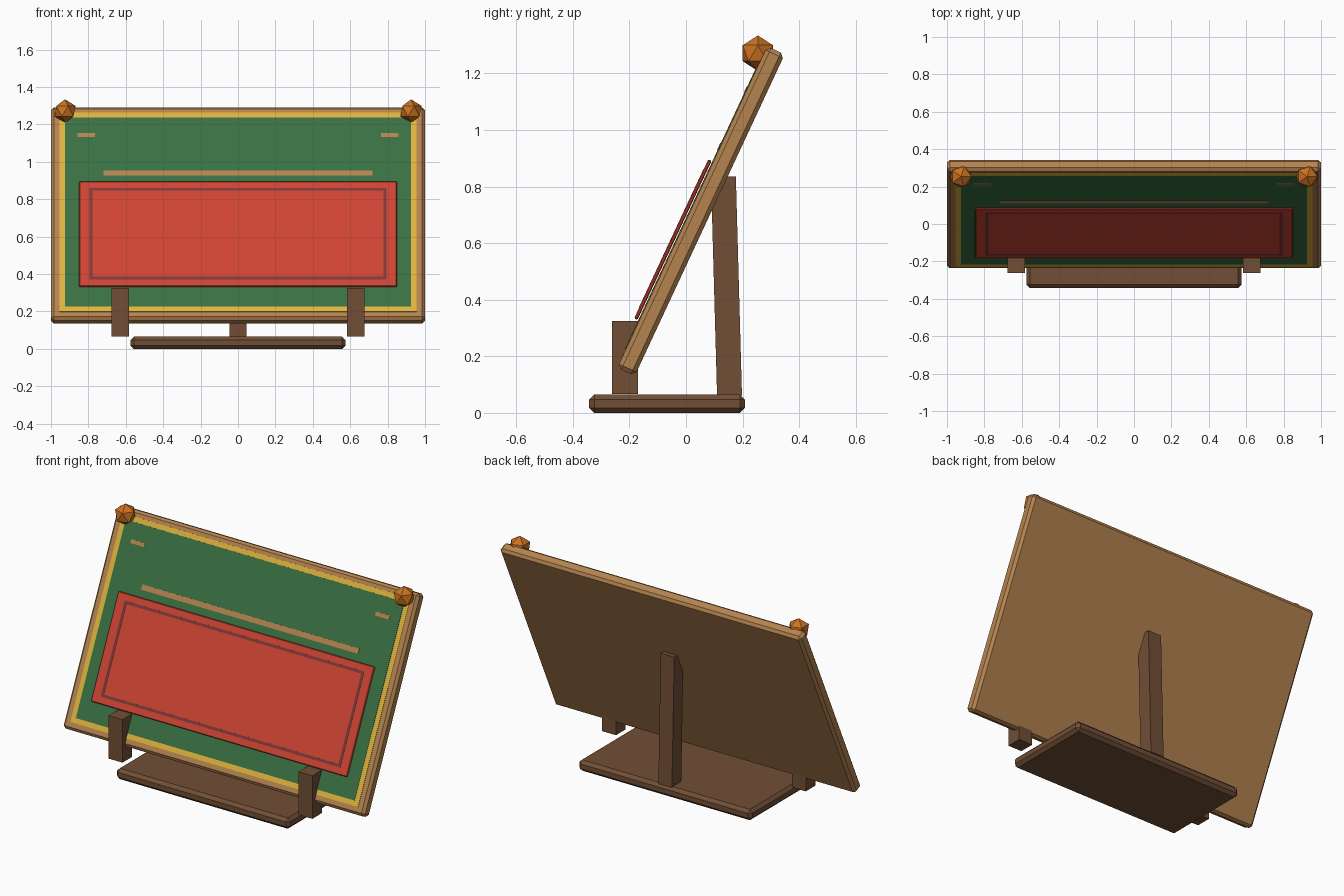
import bpy, bmesh, math
from mathutils import Matrix, Vector

if "Cube" in bpy.data.objects:
    bpy.data.objects.remove(bpy.data.objects["Cube"])


def srgb(hexcode):
    out = []
    for i in (0, 2, 4):
        c = int(hexcode[i:i + 2], 16) / 255
        out.append(c / 12.92 if c <= 0.04045 else ((c + 0.055) / 1.055) ** 2.4)
    return (*out, 1.0)


def material(name, hexcode):
    m = bpy.data.materials.new(name)
    m.diffuse_color = srgb(hexcode)
    m.use_nodes = True
    m.node_tree.nodes["Principled BSDF"].inputs["Base Color"].default_value = m.diffuse_color
    return m


TAN = material("tan wood", "B58450")
BROWN = material("dark brown wood", "714E36")
GREEN = material("board green", "397042")
YELLOW = material("yellow trim", "DFB43C")
RED = material("panel red", "CF4433")
MAROON = material("maroon line", "7E3838")
ORANGE = material("orange knob", "CC7221")

# Tilted board frame: local x = width, local z = up the board, local -y = out of its front
TILT = Matrix.Translation((0, 0.053, 0.713)) @ Matrix.Rotation(math.radians(-25), 4, 'X')
T = 0.068          # board thickness
FRONT = -T / 2     # local y of the board's front face


def finish(name, bm, mat, matrix):
    me = bpy.data.meshes.new(name)
    bm.to_mesh(me)
    bm.free()
    me.materials.append(mat)
    ob = bpy.data.objects.new(name, me)
    ob.matrix_world = matrix
    bpy.context.collection.objects.link(ob)
    return ob


def box(name, center, size, mat, chamfer=0, matrix=Matrix()):
    bm = bmesh.new()
    bmesh.ops.create_cube(bm, size=1)
    bmesh.ops.scale(bm, vec=size, verts=bm.verts)
    if chamfer:
        bmesh.ops.bevel(bm, geom=bm.edges[:], offset=chamfer, segments=1,
                        affect='EDGES', profile=0.5)
    return finish(name, bm, mat, matrix @ Matrix.Translation(center))


def plate(name, x, z, w, h, y_back, y_front, mat, chamfer=0):
    """Plate on the tilted board; y_back / y_front are heights above its front face."""
    return box(name, (x, FRONT - (y_back + y_front) / 2, z),
               (w, y_front - y_back, h), mat, chamfer, TILT)


# Board with its trim and green field
box("board", (0, 0, 0), (2.0, T, 1.254), TAN, 0.015, TILT)
plate("yellow_trim", 0, 0.003, 1.91, 1.174, -0.002, 0.002, YELLOW)
plate("green_field", 0, 0.003, 1.85, 1.116, -0.001, 0.004, GREEN)

# Thin tan bars on the field
plate("long_bar", 0, 0.233, 1.44, 0.03, 0.002, 0.006, TAN)
for side, label in ((-1, "left"), (1, "right")):
    plate(label + "_short_bar", side * 0.812, 0.456, 0.094, 0.022, 0.002, 0.006, TAN)

# Red panel floating just in front of the field, with a maroon outline
PZ, P_TOP = -0.133, 0.020
plate("red_panel", 0, PZ, 1.70, 0.62, 0.007, P_TOP, RED, 0.004)
for s, label in ((-1, "a"), (1, "b")):
    plate("outline_side_" + label, s * 0.787, PZ, 0.016, 0.54, P_TOP - 0.002, P_TOP + 0.001, MAROON)
    plate("outline_edge_" + label, 0, PZ + s * 0.262, 1.558, 0.016, P_TOP - 0.002, P_TOP + 0.001, MAROON)

# Stand: base slab, leaning back strut, two front rests
box("base", (0, -0.067, 0.0325), (1.15, 0.55, 0.065), BROWN, 0.018)
box("back_strut", (0, 0, 0), (0.09, 0.088, 0.775), BROWN, 0,
    Matrix.Translation((0, 0.143, 0.447)) @ Matrix.Rotation(math.radians(1.6), 4, 'X'))
for side, label in ((-1, "left"), (1, "right")):
    box(label + "_front_rest", (side * 0.63, -0.2155, 0.196), (0.092, 0.091, 0.258), BROWN)

    # Faceted corner knob
    bm = bmesh.new()
    bmesh.ops.create_icosphere(bm, subdivisions=1, radius=0.063)
    finish(label + "_knob", bm, ORANGE, Matrix.Translation((side * 0.925, 0.254, 1.271)))
